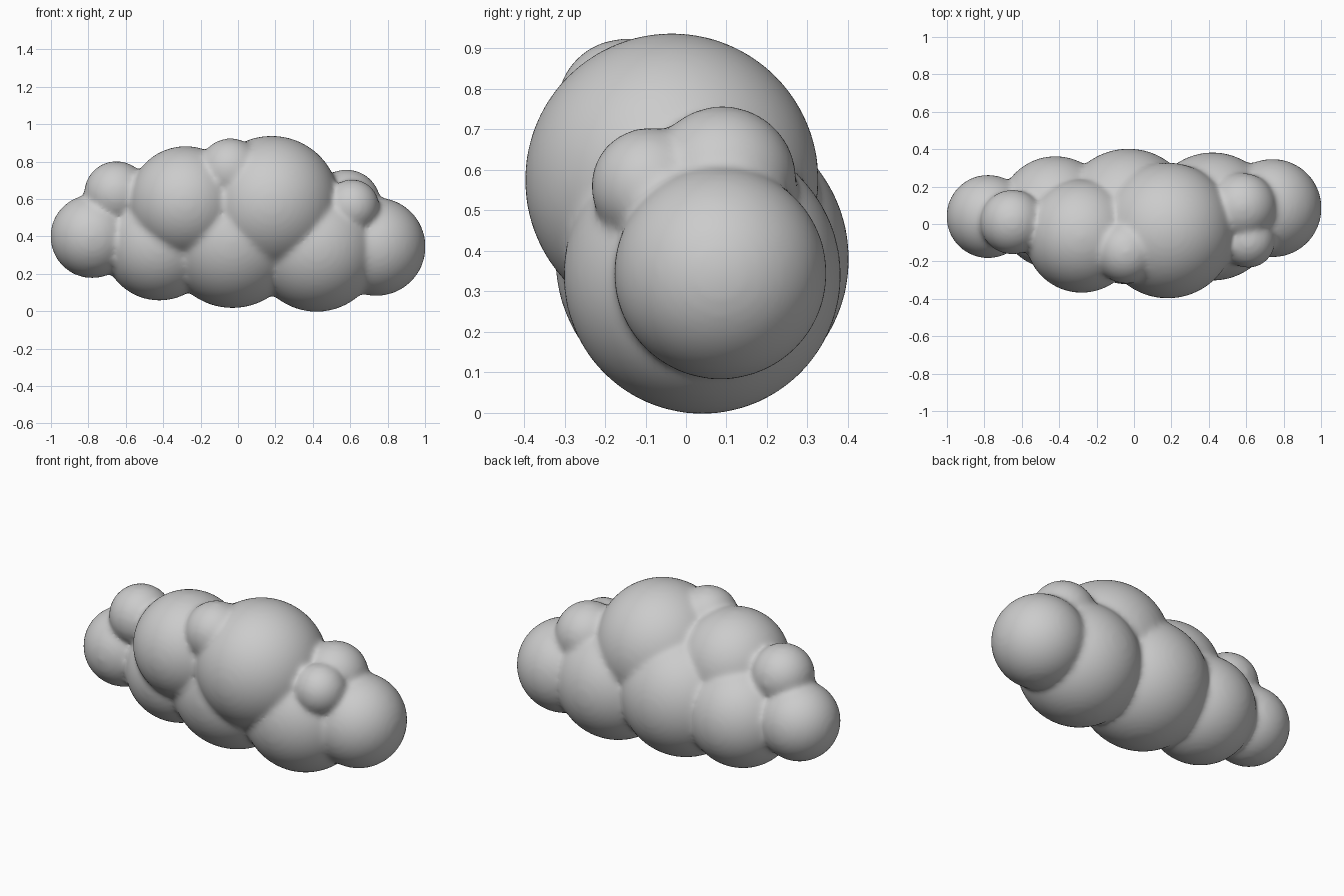
import bpy, bmesh
from mathutils import Matrix

if "Cube" in bpy.data.objects:
    bpy.data.objects.remove(bpy.data.objects["Cube"])

# Puffs of the cloud: x, y, z, radius
PUFFS = [
    (-0.78, 0.04, 0.40, 0.22),    # left end
    (-0.65, 0.01, 0.63, 0.17),    # left top bump
    (-0.28, -0.065, 0.58, 0.30),  # left upper
    (-0.42, 0.06, 0.36, 0.30),    # left lower
    (-0.03, 0.04, 0.38, 0.36),    # middle
    (-0.04, -0.15, 0.755, 0.167), # top front bump
    (0.18, -0.035, 0.575, 0.36),  # right upper
    (0.42, 0.04, 0.34, 0.34),     # right lower
    (0.74, 0.085, 0.345, 0.26),   # right end
    (0.58, 0.09, 0.575, 0.18),    # right top bump
    (0.61, -0.09, 0.56, 0.142),   # right front bump
]
INFLATE = 0.003  # makes up for shrinkage from smoothing

bm = bmesh.new()
for x, y, z, r in PUFFS:
    bmesh.ops.create_icosphere(bm, subdivisions=5, radius=r + INFLATE,
                               matrix=Matrix.Translation((x, y, z)))
mesh = bpy.data.meshes.new("cloud")
bm.to_mesh(mesh)
bm.free()
cloud = bpy.data.objects.new("cloud", mesh)
bpy.context.collection.objects.link(cloud)

# Fuse the puffs into one skin, then soften the creases
fuse = cloud.modifiers.new("fuse", 'REMESH')
fuse.mode = 'VOXEL'
fuse.voxel_size = 0.014
fuse.use_smooth_shade = True
soften = cloud.modifiers.new("soften", 'SMOOTH')
soften.factor = 0.5
soften.iterations = 16
